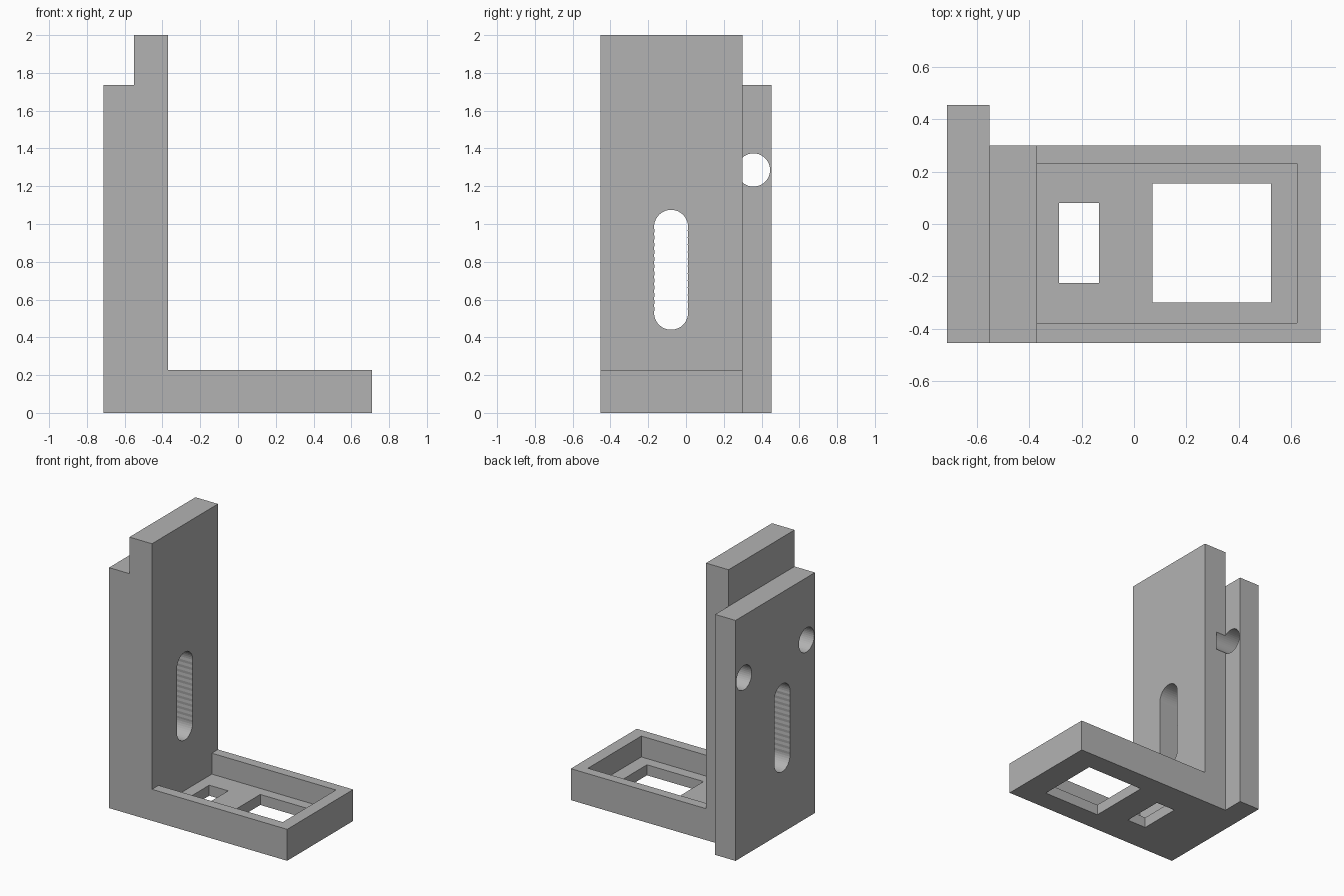
import bpy, bmesh, math
from mathutils import Vector

cube = bpy.data.objects.get("Cube")
if cube:
    bpy.data.objects.remove(cube, do_unlink=True)

grey = bpy.data.materials.new("plain grey")
grey.use_nodes = True
colour = (0.45, 0.45, 0.45, 1)
grey.diffuse_color = colour
grey.node_tree.nodes["Principled BSDF"].inputs["Base Color"].default_value = colour


def make_object(name, bm):
    bmesh.ops.recalc_face_normals(bm, faces=bm.faces[:])
    mesh = bpy.data.meshes.new(name)
    bm.to_mesh(mesh)
    bm.free()
    mesh.materials.append(grey)
    obj = bpy.data.objects.new(name, mesh)
    bpy.context.collection.objects.link(obj)
    return obj


def extrude(bm, faces, offset):
    result = bmesh.ops.extrude_face_region(bm, geom=faces, use_keep_orig=False)["geom"]
    verts = [g for g in result if isinstance(g, bmesh.types.BMVert)]
    bmesh.ops.translate(bm, verts=verts, vec=offset)
    return [g for g in result if isinstance(g, bmesh.types.BMFace)]


def prism(name, points, offset):
    bm = bmesh.new()
    base = bm.faces.new([bm.verts.new(p) for p in points])
    base.normal_update()
    top = bmesh.ops.extrude_face_region(bm, geom=[base], use_keep_orig=True)["geom"]
    bmesh.ops.translate(bm, vec=offset, verts=[g for g in top if isinstance(g, bmesh.types.BMVert)])
    return make_object(name, bm)


def box(name, x0, x1, y0, y1, z0, z1):
    corners = [(x0, y0, z0), (x1, y0, z0), (x1, y1, z0), (x0, y1, z0)]
    return prism(name, corners, Vector((0, 0, z1 - z0)))


def arc(y, z, r, start, end, steps):
    angles = [start + (end - start) * i / steps for i in range(steps + 1)]
    return [(y + r * math.cos(a), z + r * math.sin(a)) for a in angles]


# Bracket: stepped upright with a foot, then the back strip widened to +y
FRONT, SIDE, BACK = -0.453, 0.3, 0.453
LEFT, STEP, INNER, RIGHT = -0.713, -0.55, -0.37, 0.71
SHELF, FOOT = 1.736, 0.227
bm = bmesh.new()
a, b, c, d = [bm.verts.new((x, FRONT, z)) for x, z in
              [(LEFT, 0), (STEP, 0), (STEP, SHELF), (LEFT, SHELF)]]
rest = [bm.verts.new((x, FRONT, z)) for x, z in
        [(RIGHT, 0), (RIGHT, FOOT), (INNER, FOOT), (INNER, 2), (STEP, 2)]]
strip = bm.faces.new([a, b, c, d])
main = bm.faces.new([b] + rest + [c])
copies = bmesh.ops.duplicate(bm, geom=[strip, main])["geom"]
ends = extrude(bm, [f for f in copies if isinstance(f, bmesh.types.BMFace)],
               Vector((0, SIDE - FRONT, 0)))
back_strip = min(ends, key=lambda f: f.calc_center_median().x)
extrude(bm, [back_strip], Vector((0, BACK - SIDE, 0)))
bmesh.ops.remove_doubles(bm, verts=bm.verts[:], dist=0.0001)
bmesh.ops.dissolve_limit(bm, angle_limit=0.01, verts=bm.verts[:], edges=bm.edges[:])
bracket = make_object("bracket", bm)

# Tray recess and the two windows in its floor
cutters = [
    box("tray_recess", INNER, 0.622, -0.378, 0.23, 0.076, 0.5),
    box("small_window", -0.286, -0.134, -0.224, 0.08, -0.2, 0.2),
    box("large_window", 0.07, 0.522, -0.3, 0.154, -0.2, 0.2),
]

# Long slot with finely scalloped sides
cy, low, high, r, n = -0.079, 0.53, 0.985, 0.09, 12
step = (high - low) / n
half = math.asin(step / 2 / r)
slot = arc(cy, low, r, math.pi, 2 * math.pi + half, 20)
for i in range(1, n):
    slot += arc(cy, low + i * step, r, -half, half, 2)[1:]
slot += arc(cy, high, r, 0, math.pi + half, 20)
for i in range(n - 1, 0, -1):
    slot += arc(cy, low + i * step, r, math.pi - half, math.pi + half, 2)[1:]
cutters.append(prism("slot", [(-1, y, z) for y, z in slot], Vector((1, 0, 0))))

# Blind round holes entering from the outer face
for name, y in (("front_hole", -0.357), ("back_hole", 0.357)):
    ring = arc(y, 1.286, 0.088, 0, 2 * math.pi, 40)[:-1]
    cutters.append(prism(name, [(-1, u, v) for u, v in ring], Vector((0.53, 0, 0))))

bpy.context.view_layer.objects.active = bracket
for cutter in cutters:
    cutter.hide_render = True
    cut = bracket.modifiers.new(cutter.name, "BOOLEAN")
    cut.operation = "DIFFERENCE"
    cut.solver = "EXACT"
    cut.object = cutter
    bpy.ops.object.modifier_apply(modifier=cut.name)
    bpy.data.objects.remove(cutter, do_unlink=True)
